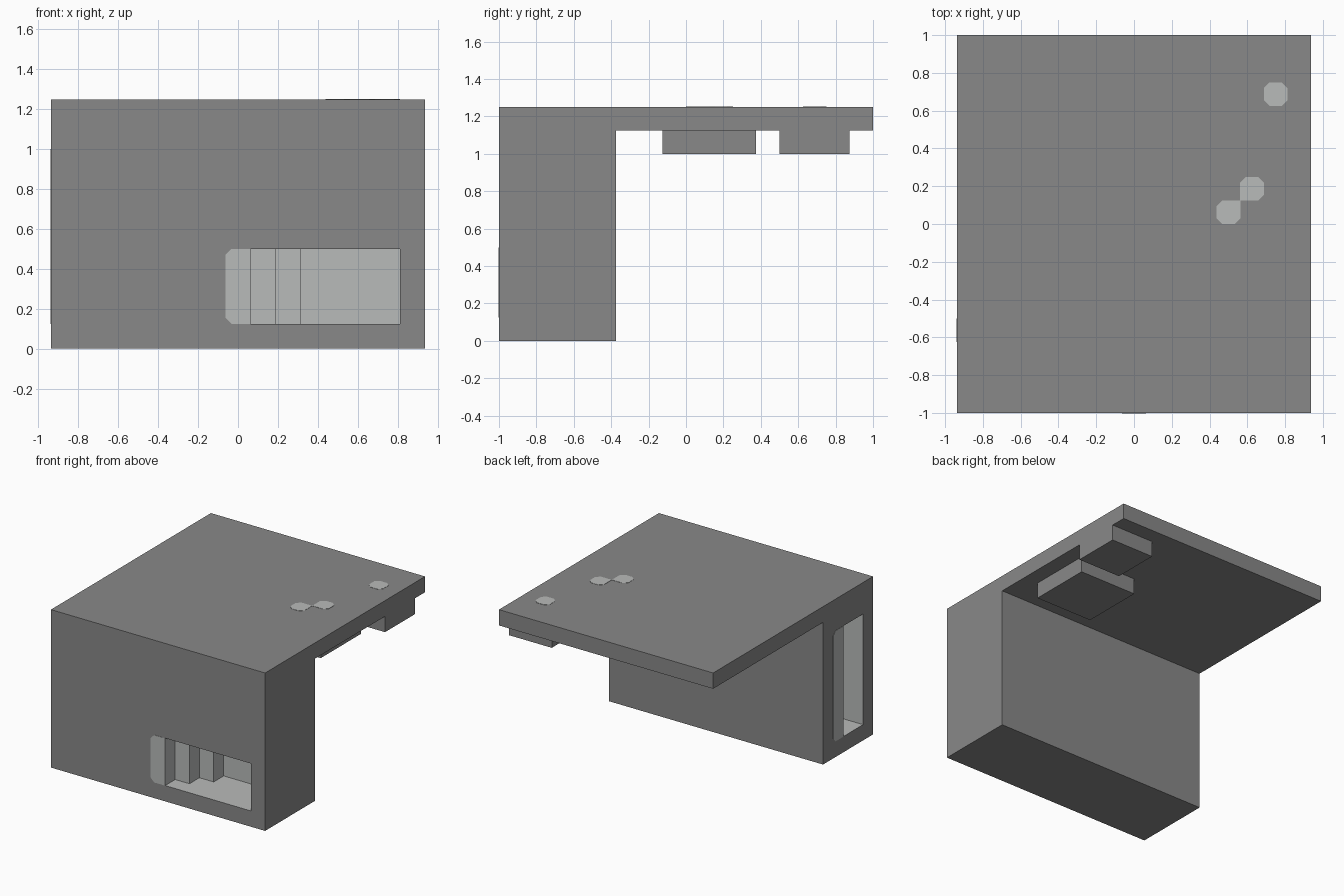
import bpy
import bmesh

cube = bpy.data.objects.get("Cube")
if cube:
    bpy.data.objects.remove(cube, do_unlink=True)

U = 0.125          # one grid cell
HX = 7.5 * U       # half width
SKIN = 0.002       # how far painted plates stand proud


def material(name, rgb):
    m = bpy.data.materials.new(name)
    m.use_nodes = True
    col = (*rgb, 1.0)
    m.diffuse_color = col
    bsdf = next(n for n in m.node_tree.nodes if n.type == 'BSDF_PRINCIPLED')
    bsdf.inputs["Base Color"].default_value = col
    return m


grey = material("mid grey", (0.25, 0.25, 0.25))
pale = material("pale grey", (0.485, 0.497, 0.491))


def prism(name, outline, axis, lo, hi, *mats):
    """Extrude a 2D outline along one axis from lo to hi."""
    place = {'x': lambda a, b, t: (t, a, b),
             'y': lambda a, b, t: (a, t, b),
             'z': lambda a, b, t: (a, b, t)}[axis]
    bm = bmesh.new()
    ends = [[bm.verts.new(place(a, b, t)) for a, b in outline] for t in (lo, hi)]
    n = len(outline)
    bm.faces.new(ends[0])
    bm.faces.new(ends[1])
    for i in range(n):
        j = (i + 1) % n
        bm.faces.new((ends[0][i], ends[0][j], ends[1][j], ends[1][i]))
    bmesh.ops.recalc_face_normals(bm, faces=bm.faces)
    mesh = bpy.data.meshes.new(name)
    bm.to_mesh(mesh)
    bm.free()
    for m in mats:
        mesh.materials.append(m)
    obj = bpy.data.objects.new(name, mesh)
    bpy.context.collection.objects.link(obj)
    return obj


def rect(a0, a1, b0, b1):
    return [(a0, b0), (a1, b0), (a1, b1), (a0, b1)]


def clipped(a0, a1, b0, b1, corners, c=0.03):
    """Rectangle with the listed corners cut off."""
    pts = []
    for i, (a, b) in enumerate(rect(a0, a1, b0, b1)):
        if i not in corners:
            pts.append((a, b))
            continue
        da = c if a == a0 else -c
        db = c if b == b0 else -c
        pair = [(a + da, b), (a, b + db)]
        pts += pair if i in (1, 3) else pair[::-1]
    return pts


def stairs(start, step, face, depths, end):
    """Stepped pocket outline; each step goes one cell deeper."""
    pts = [(start, face - U)]
    for i, d in enumerate(depths):
        a = start + i * step
        b = end if i == len(depths) - 1 else a + step
        pts += [(a, face + d * U), (b, face + d * U)]
    return pts + [(end, face - U)]


# Body: front block with a slab reaching backwards
body = prism("body", [(-1, 0), (-3 * U, 0), (-3 * U, 9 * U), (1, 9 * U),
                      (1, 10 * U), (-1, 10 * U)], 'x', -HX, HX, grey, pale)

# Stepped pockets in the front and side
front_cut = prism("front_pocket_cutter", stairs(U / 2, U, -1, (1, 2, 3), 6.5 * U),
                  'z', U, 4 * U, pale)
side_outline = [(x, y) for y, x in stairs(-5 * U, -U, -HX, (1, 2), -7 * U)]
side_cut = prism("side_pocket_cutter", side_outline, 'z', U, 8 * U, pale)
bpy.context.view_layer.objects.active = body
for cutter in (front_cut, side_cut):
    cutter.hide_render = True
    mod = body.modifiers.new("pocket", 'BOOLEAN')
    mod.operation = 'DIFFERENCE'
    mod.solver = 'EXACT'
    mod.object = cutter
    bpy.ops.object.modifier_apply(modifier=mod.name)
    bpy.data.objects.remove(cutter, do_unlink=True)

# Pocket walls are pale, all outer faces grey
for f in body.data.polygons:
    c = f.center
    inside = abs(c.x) < HX - 0.01 and -0.99 < c.y < -3.5 * U and 0.01 < c.z < 8.5 * U
    f.material_index = 1 if inside else 0

# Blocks hanging under the slab
prism("inner_under_block", rect(2.5 * U, 6.5 * U, -U, 3 * U), 'z', 8 * U, 9 * U, grey)
prism("outer_under_block", rect(4.5 * U, HX, 4 * U, 7 * U), 'z', 8 * U, 9 * U, grey)

# Pale strips beside the pockets
prism("front_strip", clipped(-U / 2, U / 2, U, 4 * U, (0, 3)),
      'y', -1 - SKIN, -1 + SKIN, pale)
prism("side_strip", clipped(-5 * U, -4 * U, U, 8 * U, (1, 2)),
      'x', -HX - SKIN, -HX + SKIN, pale)

# Pale spots on top
for i, (x, y, corners) in enumerate([(3.5, 0, (0, 1, 3)), (4.5, 1, (1, 2, 3)),
                                     (5.5, 5, (0, 1, 2, 3))]):
    prism(f"top_spot_{i + 1}", clipped(x * U, (x + 1) * U, y * U, (y + 1) * U, corners),
          'z', 10 * U - SKIN, 10 * U + SKIN, pale)
